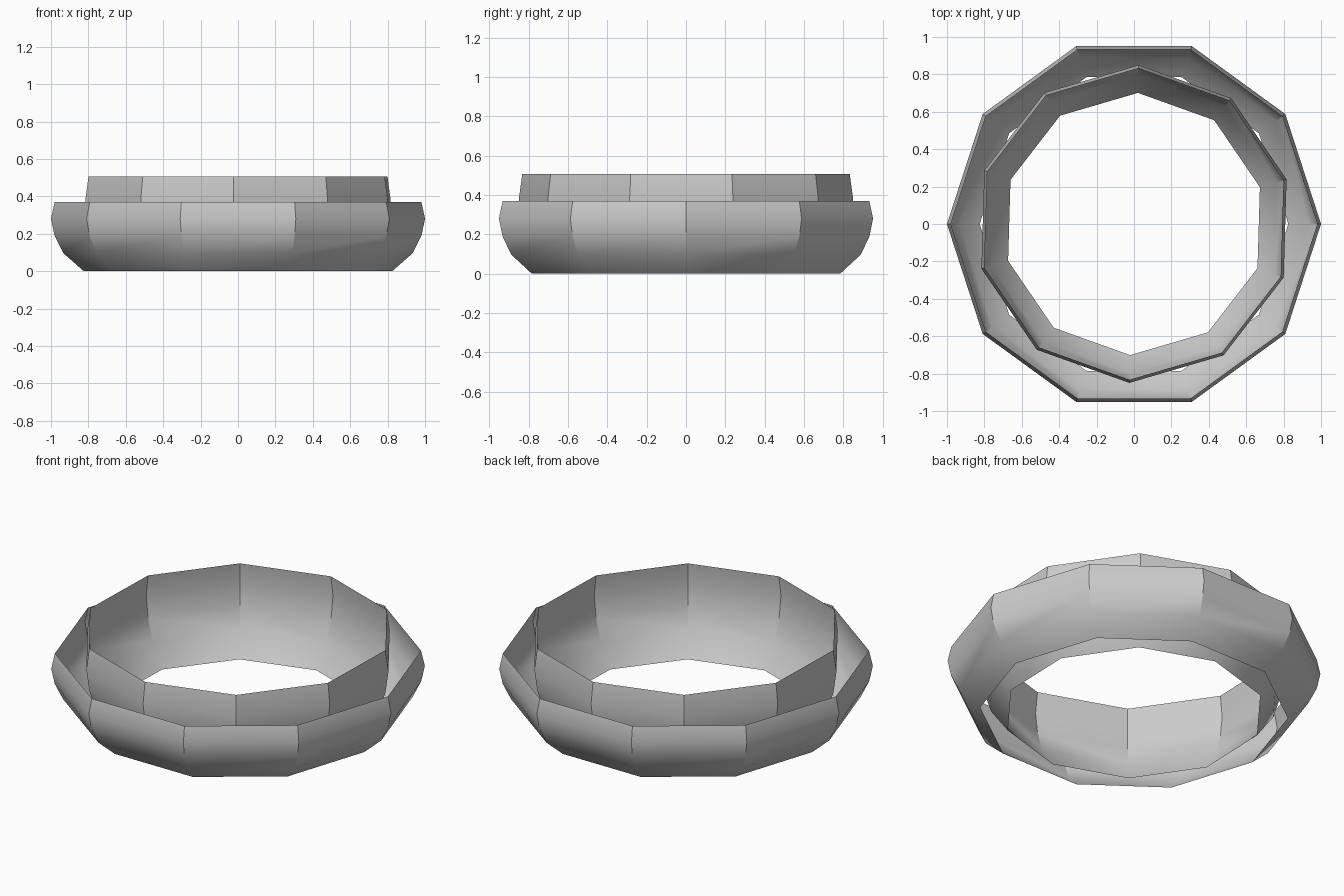
import bpy, bmesh
from math import radians, cos, sin, tau

if "Cube" in bpy.data.objects:
    bpy.data.objects.remove(bpy.data.objects["Cube"])

SIDES = 10
# Shared bowl-like section: (radius, height)
PROFILE = [(0.825, 0.0), (0.935, 0.097), (0.981, 0.19), (1.0, 0.28), (0.98, 0.37)]


def ring(name, radial, vertical, turn):
    """Open ten-sided shell swept from the profile."""
    bm = bmesh.new()
    rows = []
    for r, z in PROFILE:
        rows.append([bm.verts.new((r * radial * cos(turn + tau * i / SIDES),
                                   r * radial * sin(turn + tau * i / SIDES),
                                   z * vertical)) for i in range(SIDES)])
    for low, high in zip(rows, rows[1:]):
        for i in range(SIDES):
            j = (i + 1) % SIDES
            bm.faces.new((low[i], low[j], high[j], high[i]))
    mesh = bpy.data.meshes.new(name)
    bm.to_mesh(mesh)
    bm.free()
    obj = bpy.data.objects.new(name, mesh)
    bpy.context.collection.objects.link(obj)
    bpy.ops.object.select_all(action='DESELECT')
    obj.select_set(True)
    bpy.context.view_layer.objects.active = obj
    bpy.ops.object.shade_smooth_by_angle(angle=radians(30))
    return obj


# Wide low ring, and a narrower taller ring turned inside it
ring("outer_ring", 1.0, 1.0, 0.0)
ring("inner_ring", 0.85, 1.365, radians(16.3))
